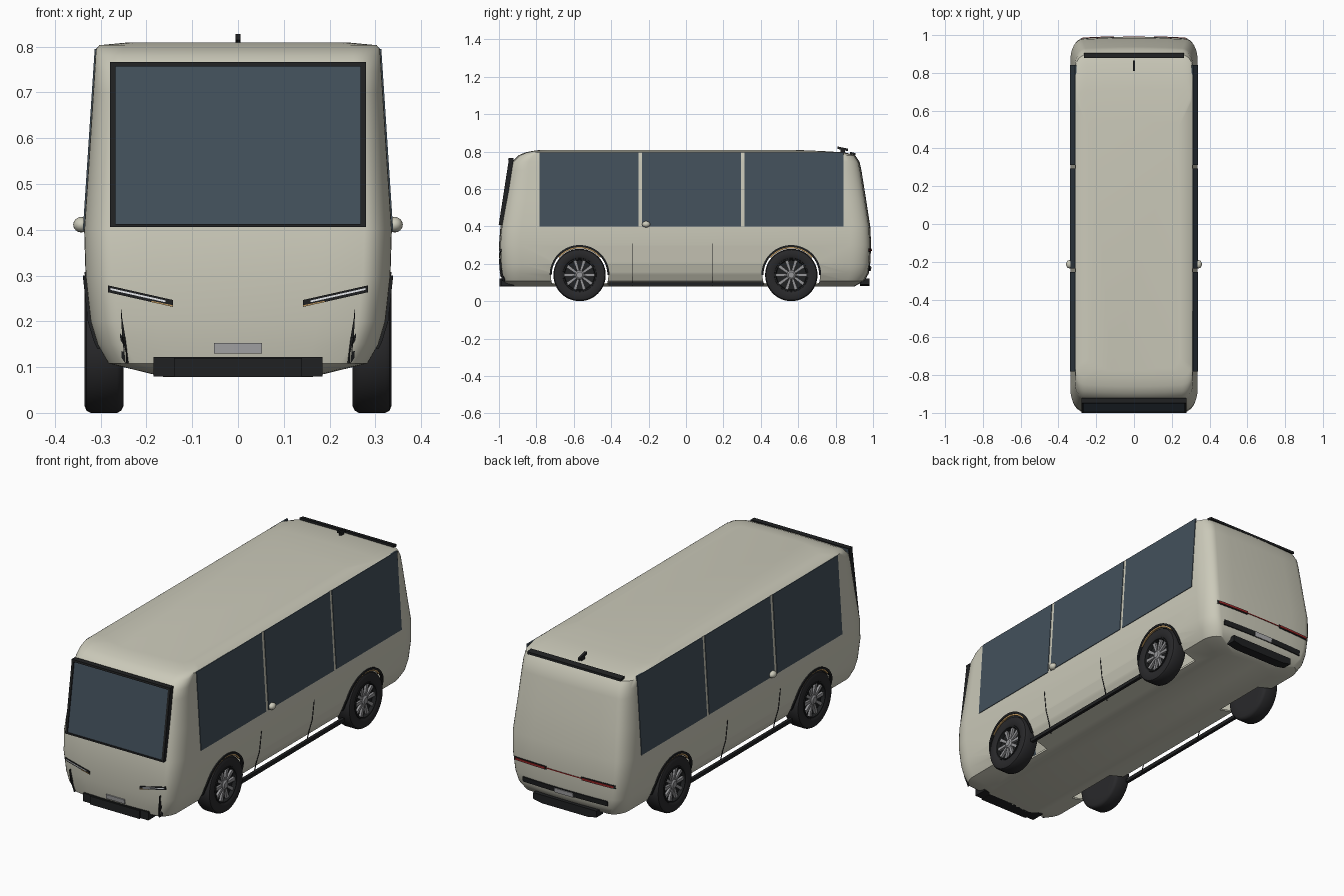
import bpy, bmesh, math
from mathutils import Vector

if "Cube" in bpy.data.objects:
    bpy.data.objects.remove(bpy.data.objects["Cube"])

def mat(name, *c):
    m = bpy.data.materials.new(name)
    m.diffuse_color = (*c, 1)
    m.use_nodes = True
    m.node_tree.nodes["Principled BSDF"].inputs["Base Color"].default_value = m.diffuse_color
    return m

PAINT = mat("paint", .60, .59, .49)
GLASS = mat("glass", .055, .08, .105)
BLACK = mat("black", .014, .015, .016)
TYRE = mat("tyre", .022, .022, .024)
METAL = mat("metal", .30, .30, .31)
PLATE = mat("plate", .42, .42, .43)
WHITE = mat("lamp", .85, .87, .9)
RED = mat("red", .35, .02, .02)
AMBER = mat("amber", .55, .33, .12)

# body levels: z, half width, front y, rear y, corner depth
LEVELS = [(.078, .16, -.95, .90, .06), (.108, .283, -.982, .955, .08), (.15, .307, -.99, .978, .09),
          (.20, .322, -.995, .985, .10), (.30, .333, -1.0, .99, .10), (.40, .336, -.992, .985, .10),
          (.55, .326, -.967, .962, .10), (.70, .3165, -.943, .938, .09), (.745, .3135, -.932, .928, .08),
          (.78, .3115, -.895, .905, .07), (.795, .310, -.86, .85, .06), (.803, .303, -.82, .72, .06),
          (.809, .24, -.78, .58, .06)]
RX = .06

def level(z):
    z = min(max(z, LEVELS[0][0]), LEVELS[-1][0])
    for a, b in zip(LEVELS, LEVELS[1:]):
        if z <= b[0]:
            t = (z - a[0]) / (b[0] - a[0])
            return [p + (q - p) * t for p, q in zip(a, b)]

def end_pt(x, z, e):
    """point on the front (e=-1) or rear (e=1) face"""
    _, w, yf, yr, ry = level(z)
    d = min(max((abs(x) - (w - RX)) / RX, 0), 1)
    inset = ry * (1 - math.sqrt(1 - d * d)) + .012 * (x / w) ** 2
    return Vector((x, yf + inset if e < 0 else yr - inset, z))

def side_pt(y, z, s):
    return Vector((s * level(max(z, .12))[1], y, z))

def finish(bm, name, m, smooth=True):
    bmesh.ops.recalc_face_normals(bm, faces=bm.faces)
    me = bpy.data.meshes.new(name)
    bm.to_mesh(me)
    bm.free()
    ob = bpy.data.objects.new(name, me)
    bpy.context.collection.objects.link(ob)
    me.materials.append(m)
    if smooth:
        shade(ob)
    return ob

def shade(ob):
    bpy.ops.object.select_all(action='DESELECT')
    ob.select_set(True)
    bpy.context.view_layer.objects.active = ob
    bpy.ops.object.shade_smooth_by_angle(angle=math.radians(35))

def strip(name, A, B, off, m, lift=.0):
    """solid ribbon between two point rows, pushed out along off"""
    bm = bmesh.new()
    off = Vector(off)
    back = off.normalized() * lift
    rows = [[bm.verts.new(p + o) for p in r] for o in (back, off + back) for r in (A, B)]
    a, b, c, d = rows
    for i in range(len(A) - 1):
        for p, q in ((a, b), (b, d), (d, c), (c, a)):
            bm.faces.new((p[i], p[i + 1], q[i + 1], q[i]))
    for i in (0, -1):
        bm.faces.new((a[i], b[i], d[i], c[i]))
    return finish(bm, name, m)

def box(name, x0, x1, y0, y1, z0, z1, m):
    A = [Vector((x0, y, z0)) for y in (y0, y1)]
    B = [Vector((x1, y, z0)) for y in (y0, y1)]
    return strip(name, A, B, (0, 0, z1 - z0), m)

def end_bar(name, x0, z0, x1, z1, h, e, t, m, lift=0.0):
    """bar that follows the front or rear face"""
    P = [(x0 + (x1 - x0) * i / 10, z0 + (z1 - z0) * i / 10) for i in range(11)]
    return strip(name, [end_pt(x, z - h / 2, e) for x, z in P],
                 [end_pt(x, z + h / 2, e) for x, z in P], (0, e * t, 0), m, lift)

# body shell: rounded sections lofted upward
bm = bmesh.new()
rings = []
for z, w, *_ in LEVELS:
    arc = [math.radians(90 * i / 8) for i in range(9)]
    xs = [-(w - RX) - RX * math.sin(a) for a in reversed(arc)]
    xs += [(w - RX) * k / 3 for k in (-2, -1, 0, 1, 2)]
    xs += [(w - RX) + RX * math.sin(a) for a in arc]
    pts = [end_pt(x, z, -1) for x in xs] + [end_pt(x, z, 1) for x in reversed(xs)]
    rings.append([bm.verts.new(p) for p in pts])
for a, b in zip(rings, rings[1:]):
    for i in range(len(a)):
        j = (i + 1) % len(a)
        bm.faces.new((a[i], a[j], b[j], b[i]))
bm.faces.new(rings[0])
bm.faces.new(rings[-1])
body = finish(bm, "body_shell", PAINT)
mod = body.modifiers.new("thickness", 'SOLIDIFY')
mod.thickness, mod.offset = .01, -1

# wheel openings
AXLES, WZ = (-.569, .563), .14
cutters = []
for y in AXLES:
    for s in (1, -1):
        bpy.ops.mesh.primitive_cylinder_add(vertices=64, radius=.154, depth=.2,
                                            location=(s * .3, y, WZ), rotation=(0, math.pi / 2, 0))
        c = bpy.context.object
        c.name, c.hide_render = "arch_cutter", True
        cutters.append(c)
        mod = body.modifiers.new("arch", 'BOOLEAN')
        mod.operation, mod.solver, mod.object = 'DIFFERENCE', 'EXACT', c
bpy.context.view_layer.objects.active = body
for mod in list(body.modifiers):
    bpy.ops.object.modifier_apply(modifier=mod.name)
for c in cutters:
    bpy.data.objects.remove(c)
shade(body)

def lathe(name, prof, y, s, m, n=48):
    bm = bmesh.new()
    R = [[bm.verts.new((s * x, y + r * math.cos(k * math.tau / n), WZ + r * math.sin(k * math.tau / n)))
          for k in range(n)] for x, r in prof]
    for a, b in zip(R, R[1:]):
        for k in range(n):
            bm.faces.new((a[k], a[(k + 1) % n], b[(k + 1) % n], b[k]))
    bm.faces.new(R[0])
    bm.faces.new(R[-1])
    return finish(bm, name, m)

# wheels and arch trims
for y in AXLES:
    for s in (1, -1):
        lathe("tyre", [(.25, .09), (.25, .125), (.255, .135), (.264, .14), (.322, .14), (.331, .135),
                       (.335, .125), (.335, .1), (.33, .09), (.312, .086)], y, s, TYRE)
        lathe("rim_ring", [(.312, .089), (.333, .089), (.333, .082), (.313, .079)], y, s, BLACK)
        lathe("hub", [(.312, .026), (.326, .024), (.332, .016)], y, s, METAL, 20)
        for k in range(10):
            a = k * math.tau / 10
            u, v = Vector((0, math.cos(a), math.sin(a))), Vector((0, -math.sin(a), math.cos(a)))
            o = Vector((s * .312, y, WZ))
            strip("spoke", [o + u * .02 - v * .006, o + u * .083 - v * .009],
                  [o + u * .02 + v * .006, o + u * .083 + v * .009], (s * .013, 0, 0), METAL)
        for name, r0, r1, a0, a1, t, m in (("arch_trim", .149, .16, 0, 180, .006, BLACK),
                                           ("arch_line", .142, .149, 40, 140, .003, AMBER)):
            an = [math.radians(a0 + (a1 - a0) * i / 32) for i in range(33)]
            A, B = ([side_pt(y + r * math.cos(a), WZ + r * math.sin(a), s) for a in an] for r in (r0, r1))
            strip(name, A, B, (s * (t + .006), 0, 0), m, -.006)

# side windows, seams, sills and handles
for s in (1, -1):
    for y0, y1 in ((-.782, -.255), (-.235, .295), (.313, .842)):
        strip("side_window", [side_pt(y0, z, s) for z in (.398, .795)],
              [side_pt(y1, z, s) for z in (.398, .795)], (s * .008, 0, 0), GLASS, -.005)
    for y in (-.287, .14):
        zs = (.08, .15, .2, .25, .308)
        strip("door_seam", [side_pt(y - .002, z, s) for z in zs],
              [side_pt(y + .002, z, s) for z in zs], (s * .003, 0, 0), BLACK, -.001)
    box("side_sill", s * .298, s * .314, -.415, .415, .083, .101, BLACK)
    bpy.ops.mesh.primitive_uv_sphere_add(segments=12, ring_count=8, location=(s * .342, -.213, .411))
    h = bpy.context.object
    h.name, h.scale = "door_handle", (.018, .022, .017)
    h.data.materials.append(PAINT)
    shade(h)

# windscreen on a tilted plane with a raised frame
def ws(x, z):
    return Vector((x, -.992 + (z - .41) * .155, z))
for name, x0, x1, z0, z1, t, m in (
        ("windscreen", -.272, .272, .412, .762, .004, GLASS),
        ("windscreen_frame_top", -.279, .279, .756, .766, .012, BLACK),
        ("windscreen_frame_bottom", -.279, .279, .406, .413, .009, BLACK),
        ("windscreen_frame_left", -.279, -.267, .41, .762, .009, BLACK),
        ("windscreen_frame_right", .267, .279, .41, .762, .009, BLACK)):
    strip(name, [ws(x0, z0), ws(x1, z0)], [ws(x0, z1), ws(x1, z1)], (0, -t - .016, 0), m, -.016)

# front lamps, vents, plate and grille
for s in (1, -1):
    end_bar("headlight_housing", s * .284, .271, s * .142, .239, .015, -1, .008, BLACK, -.004)
    end_bar("headlight_strip", s * .278, .2705, s * .158, .2435, .004, -1, .003, WHITE, .003)
    end_bar("indicator_strip", s * .19, .2435, s * .142, .2335, .003, -1, .003, AMBER, .003)
    A = [end_pt(s * x, z, -1) for x, z in ((.256, .226), (.246, .165), (.244, .108))]
    B = [end_pt(s * x, z, -1) for x, z in ((.254, .226), (.253, .165), (.239, .108))]
    strip("front_vent", A, B, (0, -.02, 0), BLACK, -.008)
    C = [end_pt(s * x, z, -1) for x, z in ((.258, .175), (.254, .12))]
    strip("vent_blade", C, [c + Vector((-s * .008, 0, -.012)) for c in C], (0, -.012, 0), BLACK, -.01)
box("front_grille", -.185, .185, -.99, -.92, .08, .122, BLACK)
box("grille_insert", -.14, .14, -.997, -.93, .078, .12, BLACK)
end_bar("front_plate", -.052, .141, .052, .141, .023, -1, .006, PLATE)

# rear lamps, bumper, plate and diffuser
for s in (1, -1):
    end_bar("taillight_housing", s * .285, .272, s * .1, .272, .018, 1, .005, BLACK, -.002)
    end_bar("taillight", s * .278, .272, s * .105, .272, .009, 1, .003, RED, .003)
end_bar("taillight_link", -.1, .272, .1, .272, .004, 1, .003, RED)
end_bar("rear_bumper_strip", -.24, .175, .24, .175, .026, 1, .008, BLACK, -.003)
end_bar("rear_plate", -.052, .172, .052, .172, .023, 1, .004, PLATE, .005)
D = (-.18, -.13, .13, .18)
strip("rear_diffuser", [Vector((x, .93, z)) for x, z in zip(D, (.09, .08, .08, .09))],
      [Vector((x, .93, .122)) for x in D], (0, .05, 0), BLACK)

# roof spoiler strip and antenna
strip("rear_roof_strip", [Vector((x, .878, .786)) for x in (-.265, .265)],
      [Vector((x, .906, .780)) for x in (-.265, .265)], (0, 0, .012), BLACK)
strip("antenna_fin", [Vector((-.006, .81, .814)), Vector((-.006, .866, .802))],
      [Vector((.006, .81, .814)), Vector((.006, .866, .802))], (0, 0, .013), BLACK)
box("antenna_base", -.005, .005, .825, .85, .785, .812, BLACK)
